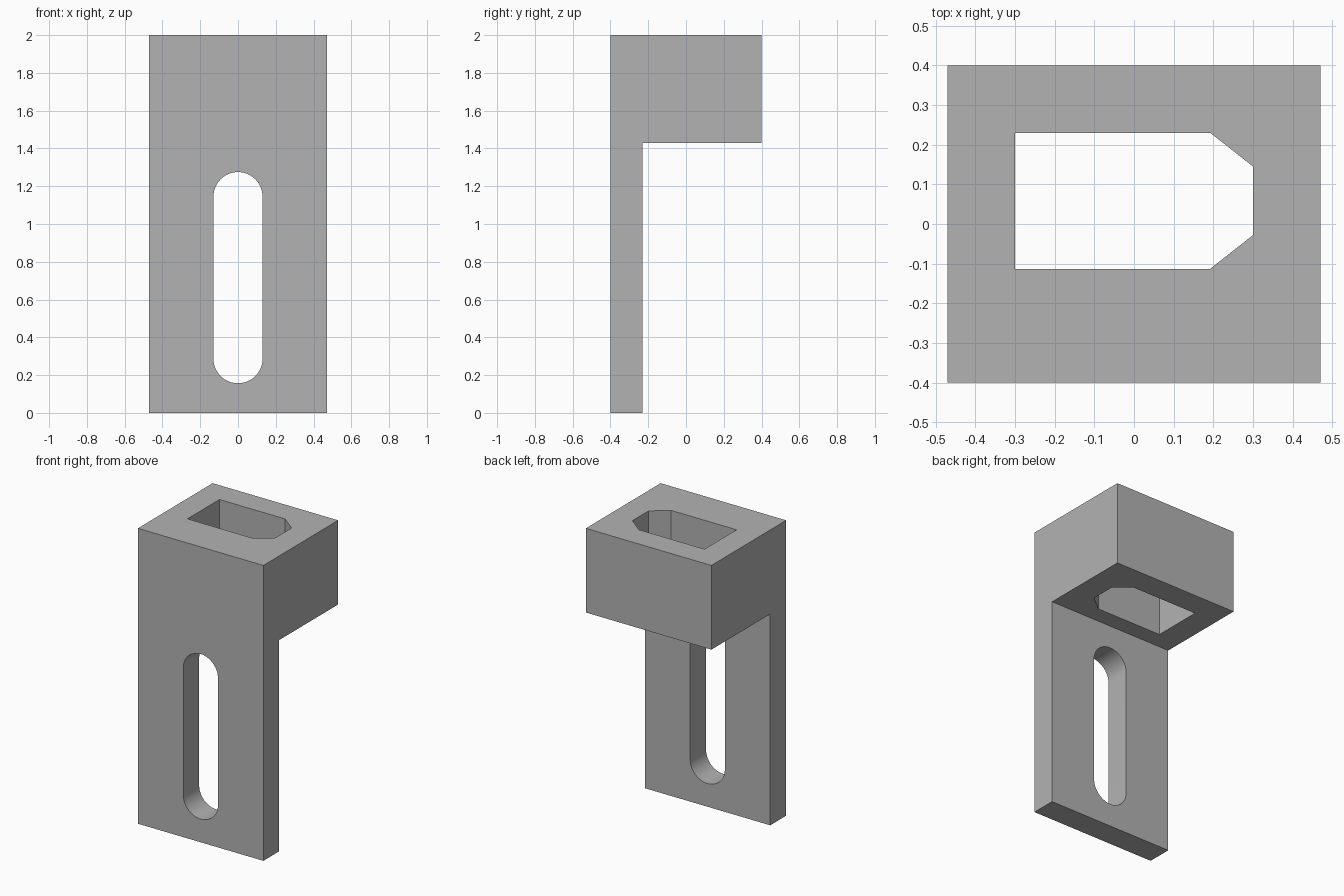
import bpy
import bmesh
import math
from mathutils import Vector

cube = bpy.data.objects.get("Cube")
if cube:
    bpy.data.objects.remove(cube, do_unlink=True)

grey = bpy.data.materials.new("plain grey")
grey.use_nodes = True
colour = (0.45, 0.45, 0.45, 1)
grey.diffuse_color = colour
grey.node_tree.nodes["Principled BSDF"].inputs["Base Color"].default_value = colour


def prism(name, points, direction):
    """Extrude a closed outline along a direction into a solid object."""
    bm = bmesh.new()
    face = bm.faces.new([bm.verts.new(p) for p in points])
    new = bmesh.ops.extrude_face_region(bm, geom=[face])["geom"]
    verts = [g for g in new if isinstance(g, bmesh.types.BMVert)]
    bmesh.ops.translate(bm, verts=verts, vec=Vector(direction))
    bmesh.ops.recalc_face_normals(bm, faces=bm.faces)
    mesh = bpy.data.meshes.new(name)
    bm.to_mesh(mesh)
    bm.free()
    mesh.materials.append(grey)
    obj = bpy.data.objects.new(name, mesh)
    bpy.context.collection.objects.link(obj)
    return obj


# Bracket body: side profile of thin plate and thick head, extruded across x
half_width = 0.47
profile = [(-0.4, 0), (-0.23, 0), (-0.23, 1.43), (0.4, 1.43), (0.4, 2), (-0.4, 2)]
bracket = prism("bracket", [(-half_width, y, z) for y, z in profile],
                (2 * half_width, 0, 0))

# Rounded slot through the plate
radius, low, high, steps = 0.13, 0.287, 1.145, 24
slot = []
for centre, start in ((high, 0), (low, math.pi)):
    for i in range(steps + 1):
        a = start + math.pi * i / steps
        slot.append((radius * math.cos(a), -0.6, centre + radius * math.sin(a)))
slot_cutter = prism("slot_cutter", slot, (0, 0.6, 0))

# Chamfered socket straight through the head
socket = [(-0.3, -0.113), (0.192, -0.113), (0.3, -0.028),
          (0.3, 0.145), (0.192, 0.23), (-0.3, 0.23)]
socket_cutter = prism("socket_cutter", [(x, y, 1.2) for x, y in socket], (0, 0, 1))

for cutter in (slot_cutter, socket_cutter):
    cut = bracket.modifiers.new(cutter.name, "BOOLEAN")
    cut.operation = "DIFFERENCE"
    cut.solver = "EXACT"
    cut.object = cutter

# Bake the cuts and remove the cutters
bpy.context.view_layer.update()
evaluated = bracket.evaluated_get(bpy.context.evaluated_depsgraph_get())
cut_mesh = bpy.data.meshes.new_from_object(evaluated)
bracket.modifiers.clear()
bracket.data = cut_mesh
for cutter in (slot_cutter, socket_cutter):
    bpy.data.objects.remove(cutter, do_unlink=True)

# Smooth the slot ends, keep the corners crisp
bpy.ops.object.select_all(action="DESELECT")
bracket.select_set(True)
bpy.context.view_layer.objects.active = bracket
bpy.ops.object.shade_smooth_by_angle(angle=math.radians(25))
